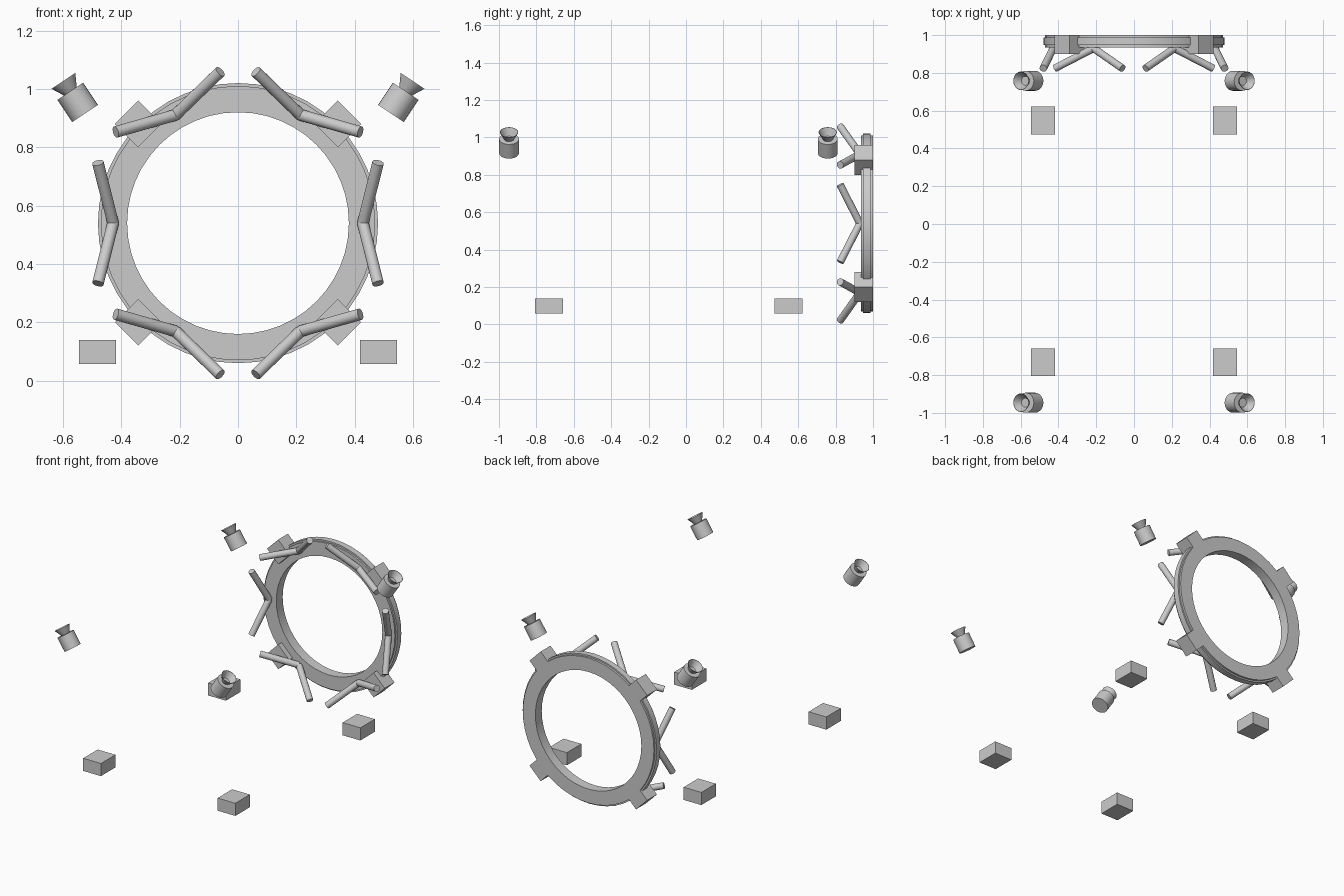
import bpy, bmesh, math
from mathutils import Vector, Matrix

if "Cube" in bpy.data.objects:
    bpy.data.objects.remove(bpy.data.objects["Cube"])

grey = bpy.data.materials.new("plain_grey")
grey.diffuse_color = (0.6, 0.6, 0.6, 1)
grey.use_nodes = True
grey.node_tree.nodes["Principled BSDF"].inputs["Base Color"].default_value = grey.diffuse_color


def finish(name, bm, smooth=False):
    bmesh.ops.remove_doubles(bm, verts=bm.verts, dist=1e-5)
    bmesh.ops.recalc_face_normals(bm, faces=bm.faces)
    me = bpy.data.meshes.new(name)
    bm.to_mesh(me)
    bm.free()
    me.materials.append(grey)
    ob = bpy.data.objects.new(name, me)
    bpy.context.collection.objects.link(ob)
    if smooth:
        bpy.ops.object.select_all(action='DESELECT')
        ob.select_set(True)
        bpy.context.view_layer.objects.active = ob
        bpy.ops.object.shade_smooth_by_angle(angle=math.radians(30))
    return ob


def lathe(name, profile, matrix, sides, closed=False):
    """Spin (radius, height) points about z, then place with matrix."""
    bm = bmesh.new()
    vs = [bm.verts.new((r, 0, h)) for r, h in profile]
    pairs = list(zip(vs, vs[1:] + vs[:1])) if closed else list(zip(vs, vs[1:]))
    edges = [bm.edges.new(p) for p in pairs]
    bmesh.ops.spin(bm, geom=vs + edges, cent=(0, 0, 0), axis=(0, 0, 1),
                   angle=2 * math.pi, steps=sides, use_merge=True)
    bm.transform(matrix)
    return finish(name, bm, True)


def box(name, centre, size, turn=0):
    bm = bmesh.new()
    bmesh.ops.create_cube(bm, size=1)
    bm.transform(Matrix.Translation(centre) @ Matrix.Rotation(turn, 4, 'Y')
                 @ Matrix.Diagonal((*size, 1)))
    return finish(name, bm)


def along(start, end):
    """Matrix taking the z axis to the line from start to end."""
    d = Vector(end) - Vector(start)
    return Matrix.Translation(start) @ d.to_track_quat('Z', 'Y').to_matrix().to_4x4()


# Docking ring with a raised band round its rim
CZ = 0.54
ring = [(0.38, 0.935), (0.47, 0.935), (0.47, 0.947), (0.48, 0.947),
        (0.48, 0.987), (0.47, 0.987), (0.47, 1.0), (0.38, 1.0)]
lathe("ring", ring, Matrix.Translation((0, 0, CZ)) @ Matrix.Rotation(-math.pi / 2, 4, 'X'),
      48, closed=True)

# Clamp blocks on the ring diagonals
for sx in (-1, 1):
    for sz in (-1, 1):
        box("clamp_block", (0.342 * sx, 0.95, CZ + 0.34 * sz), (0.113, 0.1, 0.113), math.pi / 4)

# Six V-shaped pairs of struts in front of the ring
for i in range(6):
    rot = Matrix.Translation((0, 0, CZ)) @ Matrix.Rotation(i * math.pi / 3, 4, 'Y')
    for s in (-1, 1):
        a, b = rot @ Vector((0.428, 0.93, 0)), rot @ Vector((0.48, 0.824, 0.207 * s))
        length = (b - a).length
        lathe("strut", [(0, 0), (0.02, 0), (0.02, length), (0, length)], along(a, b), 20)

# Tilted canisters with flared nozzles, and the low boxes beneath them
can = [(0, 0), (0.053, 0), (0.053, 0.091), (0.026, 0.091), (0.049, 0.134),
       (0.047, 0.134), (0.024, 0.093), (0, 0.093)]
for sx in (-1, 1):
    for y in (-0.946, 0.758):
        lathe("nozzle_canister", can, along((0.524 * sx, y, 0.916), (0.596 * sx, y, 1.024)), 28)
    for y in (-0.732, 0.548):
        box("low_box", (0.482 * sx, y, 0.099), (0.127, 0.148, 0.082))
